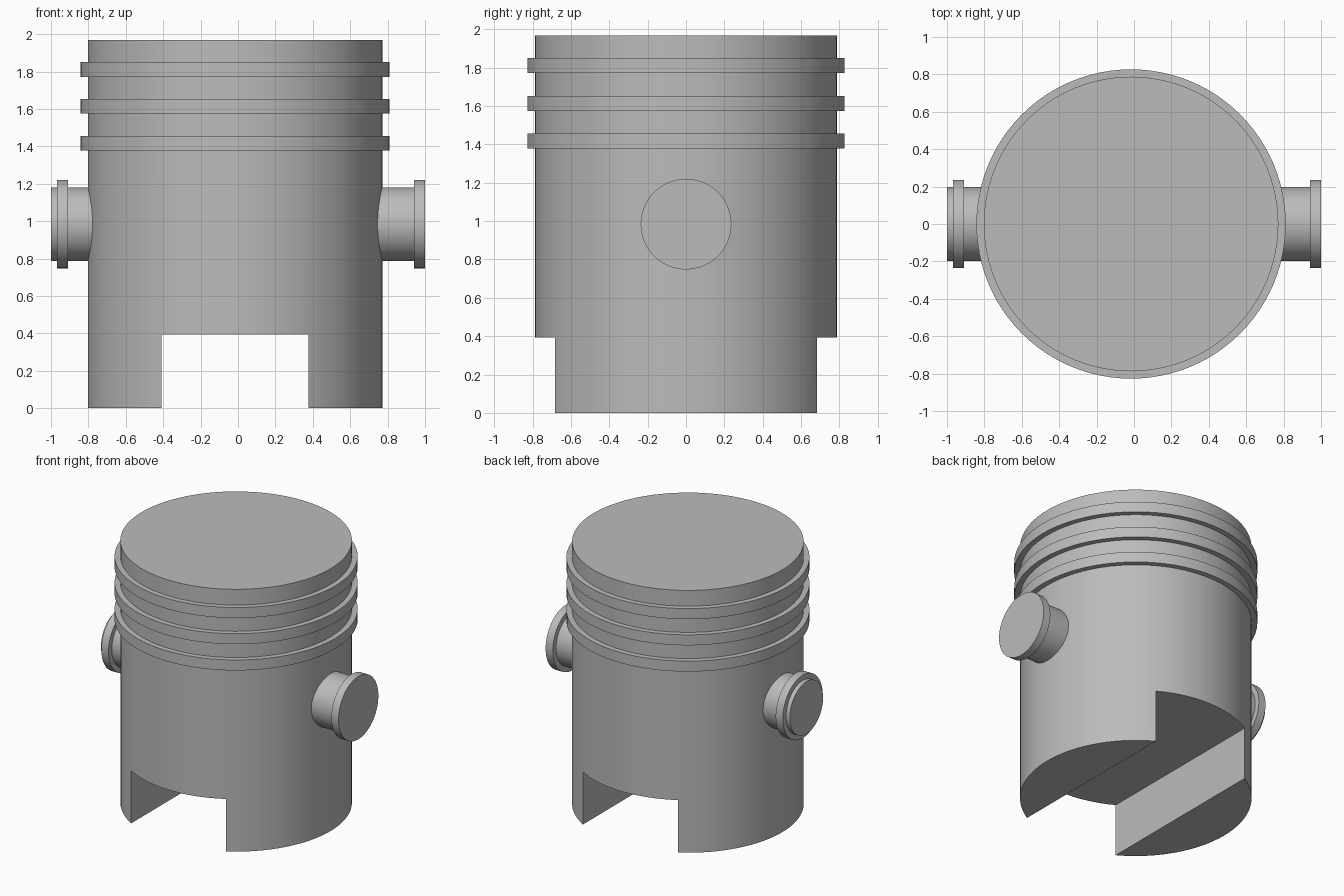
import bpy
import math

old = bpy.data.objects.get("Cube")
if old:
    bpy.data.objects.remove(old, do_unlink=True)

U = 0.7874          # body radius
CX = -0.0157        # body axis offset
PIN_Z = 1.25 * U

metal = bpy.data.materials.new("grey metal")
metal.use_nodes = True
GREY = (0.5, 0.5, 0.5, 1)
metal.diffuse_color = GREY
metal.node_tree.nodes["Principled BSDF"].inputs["Base Color"].default_value = GREY


def finish(obj, name):
    obj.name = name
    obj.data.materials.append(metal)
    bpy.ops.object.shade_smooth_by_angle(angle=math.radians(30))
    return obj


def cylinder(name, radius, start, end, along_x=False):
    """Cylinder between two positions on the body axis or the pin axis."""
    mid = (start + end) / 2
    bpy.ops.mesh.primitive_cylinder_add(
        vertices=96, radius=radius, depth=end - start,
        location=(mid, 0, PIN_Z) if along_x else (CX, 0, mid),
        rotation=(0, math.pi / 2, 0) if along_x else (0, 0, 0))
    return finish(bpy.context.object, name)


# Solid body with a slot cut from front to back across the skirt
body = cylinder("piston_body", U, 0, 2.5 * U)
bpy.ops.mesh.primitive_cube_add(size=1, location=(CX, 0, 0))
slot = bpy.context.object
slot.name = "slot_cutter"
slot.scale = (U, 3, U)
cut = body.modifiers.new("slot", "BOOLEAN")
cut.operation = "DIFFERENCE"
cut.solver = "EXACT"
cut.object = slot
bpy.context.view_layer.objects.active = body
bpy.ops.object.modifier_apply(modifier=cut.name)
bpy.data.objects.remove(slot, do_unlink=True)

# Three rings near the crown
for name, level in (("lower", 1.8), ("middle", 2.05), ("upper", 2.3)):
    cylinder(name + "_ring", 1.05 * U, (level - 0.05) * U, (level + 0.05) * U)

# Cross pin and its end collars
cylinder("cross_pin", 0.25 * U, -1.0, 0.968, True)
cylinder("left_collar", 0.3 * U, 0.941, 1.0, True)
cylinder("right_collar", 0.3 * U, -0.969, -0.91, True)
